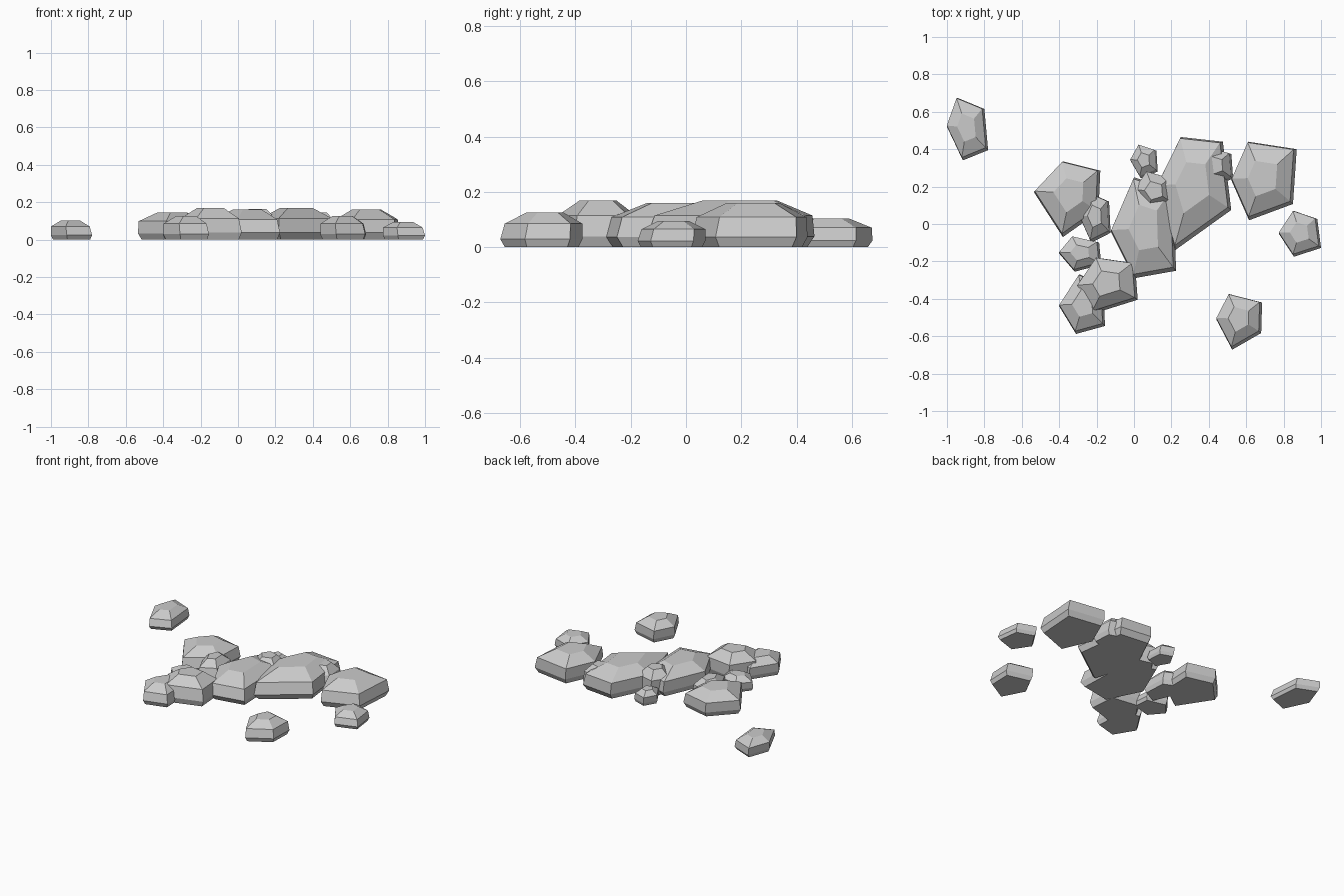
import bpy, bmesh
from mathutils import Vector

if "Cube" in bpy.data.objects:
    bpy.data.objects.remove(bpy.data.objects["Cube"])

# ring levels of every stone: outline scale, fraction of height, small drift
RINGS = [(0.90, 0.0, 0.0), (1.0, 0.23, 0.0), (0.945, 0.68, 0.007), (0.45, 1.0, 0.007)]


def stone(name, outline, height):
    """Flat-faceted stone lofted from a five-sided outline."""
    pts = [Vector(p) for p in outline]
    centre = sum(pts, Vector((0, 0))) / len(pts)
    n = len(pts)
    bm = bmesh.new()
    rings = []
    for scale, level, drift in RINGS:
        ring = []
        for p in pts:
            q = centre + (p - centre) * scale
            ring.append(bm.verts.new((q.x - drift, q.y + drift, level * height)))
        rings.append(ring)
    for low, high in zip(rings, rings[1:]):
        for i in range(n):
            j = (i + 1) % n
            bm.faces.new((low[i], low[j], high[j], high[i]))
    bm.faces.new(rings[0])
    bm.faces.new(rings[-1])
    bmesh.ops.recalc_face_normals(bm, faces=bm.faces)
    mesh = bpy.data.meshes.new(name)
    bm.to_mesh(mesh)
    bm.free()
    bpy.context.collection.objects.link(bpy.data.objects.new(name, mesh))


def pebble(name, x0, x1, y0, y1, height):
    """Stone with the standard pentagon fitted to a plan rectangle."""
    unit = [(0.33, 1), (0.95, 0.83), (1, 0.2), (0.37, 0), (0, 0.52)]
    stone(name, [(x0 + u * (x1 - x0), y0 + v * (y1 - y0)) for u, v in unit], height)


# large stones in the middle of the pile
stone("centre_stone", [(0.0, 0.25), (0.21, 0.18), (0.225, -0.25), (0.0, -0.29), (-0.125, -0.04)], 0.16)
stone("back_centre_stone", [(0.25, 0.465), (0.475, 0.44), (0.52, 0.075), (0.22, -0.14), (0.12, 0.2)], 0.168)
stone("right_stone", [(0.61, 0.44), (0.87, 0.40), (0.85, 0.107), (0.615, 0.02), (0.52, 0.235)], 0.16)
stone("left_stone", [(-0.38, 0.335), (-0.18, 0.285), (-0.19, 0.065), (-0.38, -0.07), (-0.535, 0.17)], 0.145)
stone("front_stone", [(-0.20, -0.18), (0.005, -0.21), (0.02, -0.405), (-0.22, -0.48), (-0.305, -0.335)], 0.168)
stone("front_left_stone", [(-0.29, -0.27), (-0.165, -0.325), (-0.155, -0.545), (-0.31, -0.588), (-0.40, -0.44)], 0.125)

# scattered outliers
stone("far_left_stone", [(-0.945, 0.675), (-0.80, 0.615), (-0.78, 0.395), (-0.915, 0.34), (-1.0, 0.52)], 0.103)
stone("front_right_stone", [(0.51, -0.375), (0.685, -0.42), (0.68, -0.583), (0.525, -0.672), (0.44, -0.51)], 0.125)
stone("far_right_stone", [(0.855, 0.07), (0.98, 0.027), (1.0, -0.128), (0.855, -0.175), (0.775, -0.053)], 0.095)

# small filler pebbles
pebble("upper_pebble", 0.0, 0.215, 0.06, 0.28, 0.163)
pebble("edge_pebble", 0.34, 0.53, 0.20, 0.41, 0.145)
pebble("back_pebble", -0.018, 0.127, 0.245, 0.422, 0.09)
pebble("inner_left_pebble", -0.29, -0.125, -0.10, 0.165, 0.125)
pebble("lower_left_pebble", -0.40, -0.175, -0.255, -0.068, 0.095)
